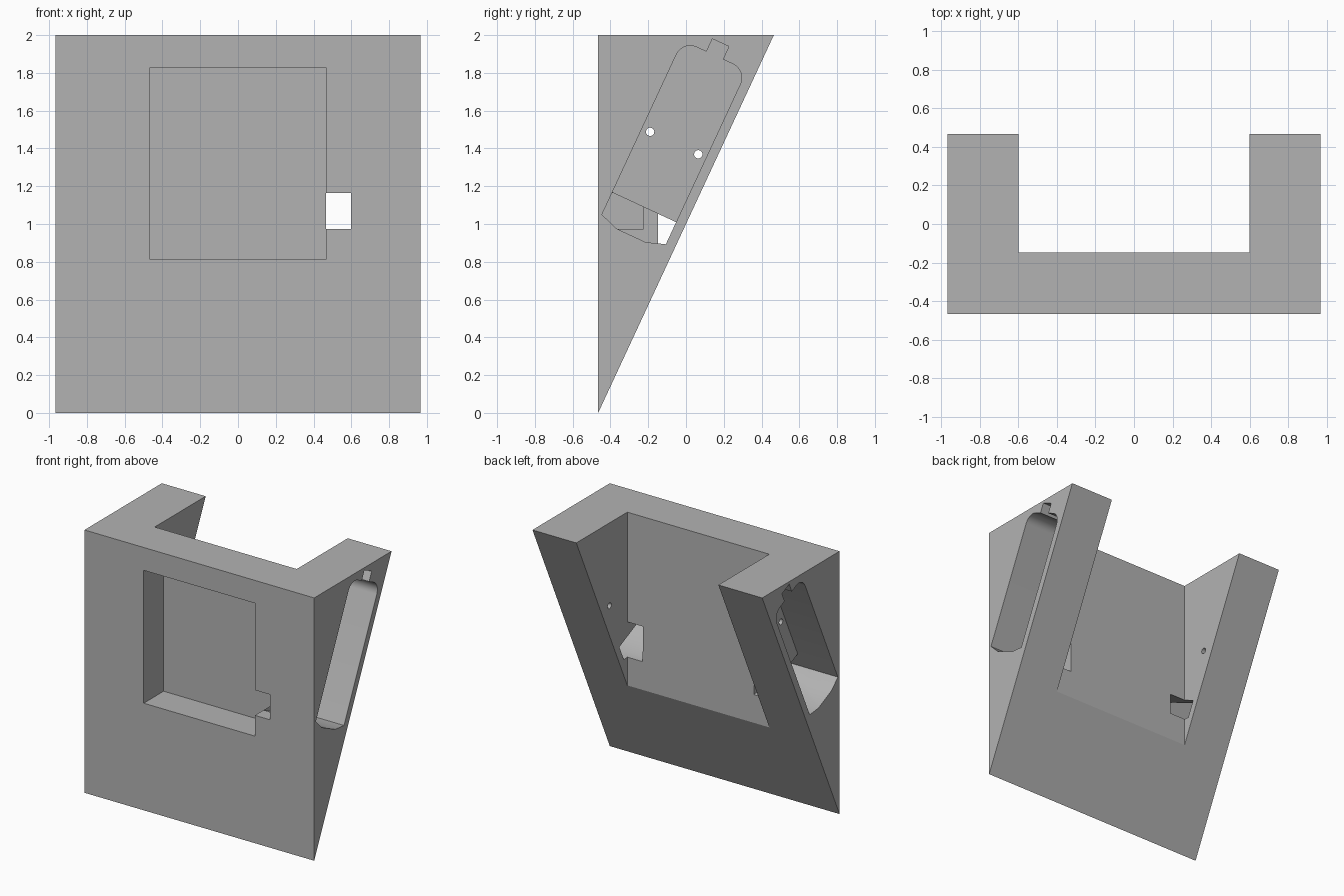
import bpy, bmesh, math
from mathutils import Vector

cube = bpy.data.objects.get("Cube")
if cube:
    bpy.data.objects.remove(cube, do_unlink=True)

grey = bpy.data.materials.new("plain_grey")
grey.use_nodes = True
COLOUR = (0.45, 0.45, 0.45, 1)
grey.diffuse_color = COLOUR
grey.node_tree.nodes["Principled BSDF"].inputs["Base Color"].default_value = COLOUR

HALF_W, HALF_D, HEIGHT = 0.967, 0.465, 2.0
WINDOW, SLOT = 0.468, 0.598          # half widths of front recess and rear slot
PLATE_FRONT, PLATE_BACK = -0.226, -0.148
POCKET_FLOOR = 0.667


def prism(name, profile, x0, x1):
    """Extrude a (y, z) profile along x."""
    bm = bmesh.new()
    face = bm.faces.new([bm.verts.new((x0, y, z)) for y, z in profile])
    ext = bmesh.ops.extrude_face_region(bm, geom=[face])["geom"]
    verts = [g for g in ext if isinstance(g, bmesh.types.BMVert)]
    bmesh.ops.translate(bm, verts=verts, vec=(x1 - x0, 0, 0))
    bmesh.ops.recalc_face_normals(bm, faces=bm.faces)
    mesh = bpy.data.meshes.new(name)
    bm.to_mesh(mesh)
    bm.free()
    mesh.materials.append(grey)
    obj = bpy.data.objects.new(name, mesh)
    bpy.context.collection.objects.link(obj)
    return obj


def box(y0, y1, z0, z1):
    return [(y0, z0), (y1, z0), (y1, z1), (y0, z1)]


def cut(name, profile, x0, x1):
    """Subtract an extruded profile from the stand."""
    tool = prism(name, profile, x0, x1)
    tool.hide_render = True
    mod = stand.modifiers.new(name, "BOOLEAN")
    mod.operation, mod.solver, mod.object = "DIFFERENCE", "EXACT", tool
    bpy.context.view_layer.objects.active = stand
    bpy.ops.object.modifier_apply(modifier=mod.name)
    bpy.data.objects.remove(tool, do_unlink=True)


def arc(cx, cy, r, a0, a1, n):
    return [(cx + r * math.cos(math.radians(a0 + (a1 - a0) * i / n)),
             cy + r * math.sin(math.radians(a0 + (a1 - a0) * i / n)))
            for i in range(n + 1)]


# Pocket frame: v runs across the tilted pocket, u runs along it
along = Vector((HALF_D * 2, HEIGHT)).normalized()
across = Vector((along.y, -along.x))
origin = Vector((-0.445, 1.05))


def tilt(points):
    return [tuple(origin + across * v + along * u) for v, u in points]


# Wedge body
stand = prism("wall_stand",
              [(-HALF_D, 0), (HALF_D, HEIGHT), (-HALF_D, HEIGHT)], -HALF_W, HALF_W)

# Rear slot and front recess, leaving a thin plate between them
cut("rear_slot", box(PLATE_BACK, 0.6, -0.1, 2.2), -SLOT, SLOT)
cut("front_recess", box(-0.6, PLATE_FRONT, 0.815, 1.826), -WINDOW, WINDOW)

# Tilted side pockets with a top tab, open to the inside at their lower end
width, top, r, sill = 0.373, 1.015, 0.08, 0.129
lower = [(width, sill), (width, 0), (0.272, -0.035), (0.1, -0.035), (0, 0), (0, sill)]
upper = (arc(r, top - r, r, 180, 90, 8)
         + [(0.138, top), (0.138, 1.09), (0.234, 1.09), (0.234, top)]
         + arc(width - r, top - r, r, 90, 0, 8))
for side in (-1, 1):
    cut("side_pocket", tilt(lower + upper), side * POCKET_FLOOR, side * 1.1)
    cut("cable_opening", tilt(lower), side * (WINDOW + 0.0005), side * 0.75)

# Notch beside the recess, through to the rear slot
cut("front_notch", box(-0.6, -0.1, 0.973, 1.165), WINDOW - 0.001, SLOT - 0.001)

# Screw holes straight across the stand
for y, z in ((-0.19, 1.488), (0.065, 1.369)):
    cut("screw_hole", arc(y, z, 0.022, 0, 345, 23), -1.1, 1.1)

# Crisp faces, with only the rounded corners smoothed
bpy.ops.object.select_all(action="DESELECT")
stand.select_set(True)
bpy.context.view_layer.objects.active = stand
bpy.ops.object.shade_smooth_by_angle(angle=math.radians(20))
